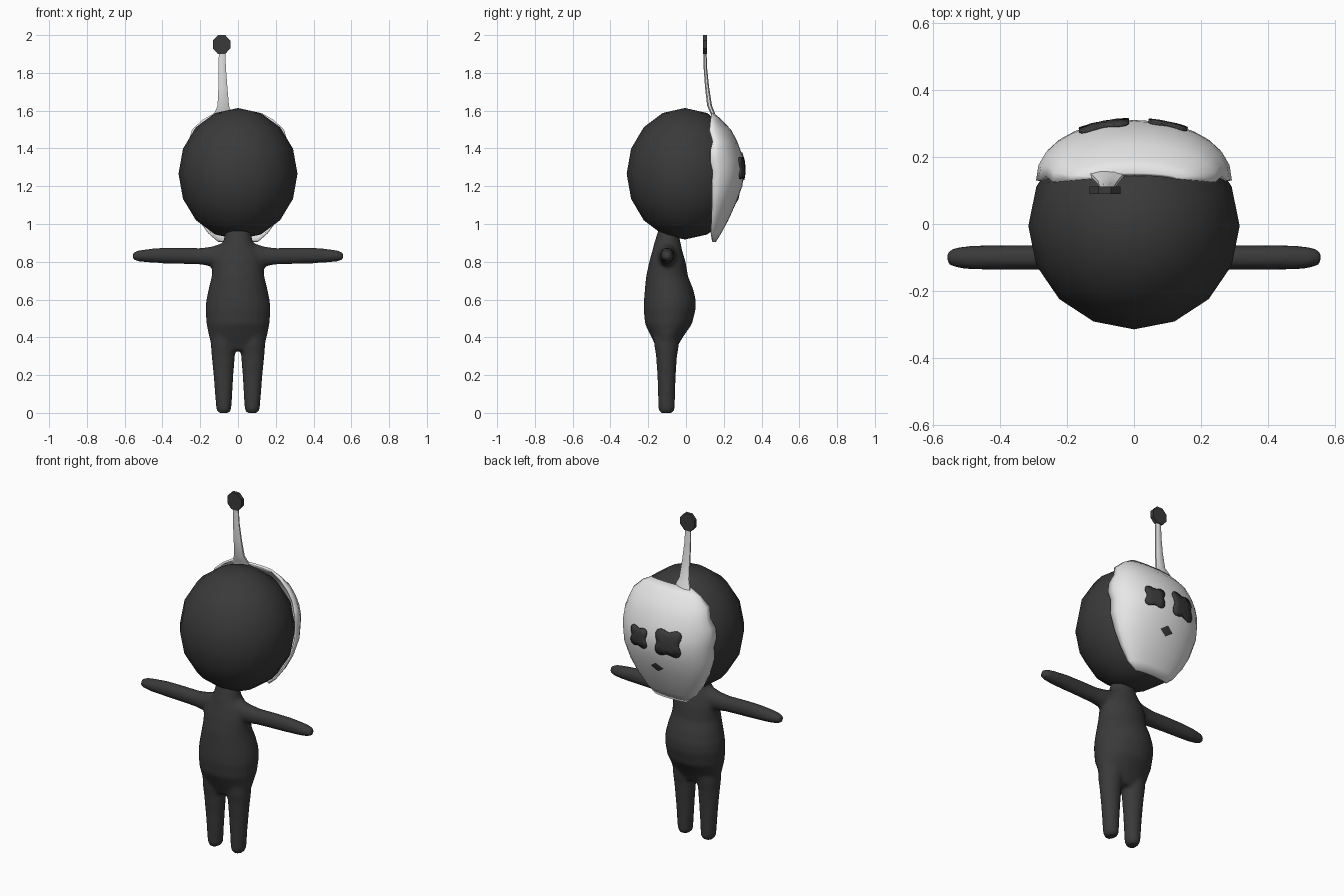
import bpy, bmesh, math
from mathutils import Vector

if "Cube" in bpy.data.objects:
    bpy.data.objects.remove(bpy.data.objects["Cube"])


def material(name, v):
    m = bpy.data.materials.new(name)
    m.diffuse_color = (v, v, v, 1)
    m.use_nodes = True
    m.node_tree.nodes["Principled BSDF"].inputs["Base Color"].default_value = m.diffuse_color
    return m


DARK = material("charcoal", 0.042)
WHITE = material("off_white", 0.8)


def finish(name, bm, mat, angle=50, fix=True):
    if fix:
        bmesh.ops.recalc_face_normals(bm, faces=bm.faces)
    me = bpy.data.meshes.new(name)
    bm.to_mesh(me)
    bm.free()
    ob = bpy.data.objects.new(name, me)
    bpy.context.collection.objects.link(ob)
    me.materials.append(mat)
    bpy.ops.object.select_all(action='DESELECT')
    ob.select_set(True)
    bpy.context.view_layer.objects.active = ob
    bpy.ops.object.shade_smooth_by_angle(angle=math.radians(angle))
    return ob


def loft(bm, sections, u, v, n=16):
    """Skin elliptical sections (centre, radius along u, radius along v)."""
    u, v = Vector(u), Vector(v)
    rings = []
    for c, ru, rv in sections:
        rings.append([bm.verts.new(Vector(c)
                      + u * ru * math.cos(2 * math.pi * (i + .5) / n)
                      + v * rv * math.sin(2 * math.pi * (i + .5) / n)) for i in range(n)])
    for a, b in zip(rings, rings[1:]):
        for i in range(n):
            j = (i + 1) % n
            bm.faces.new((a[i], a[j], b[j], b[i]))
    bm.faces.new(rings[0])
    bm.faces.new(rings[-1])


X, Y, Z = (1, 0, 0), (0, 1, 0), (0, 0, 1)

# Body: torso, legs and arms fused into one soft skin
bm = bmesh.new()
torso = [(.33, .10, -.15, -.055), (.37, .145, -.168, -.035), (.41, .155, -.188, -.01),
         (.47, .167, -.217, .032), (.55, .173, -.225, .052), (.60, .168, -.223, .052),
         (.66, .155, -.218, .037), (.72, .14, -.212, .012), (.80, .135, -.195, -.002),
         (.86, .115, -.178, -.02), (.90, .08, -.168, -.028), (.98, .062, -.143, -.048)]
loft(bm, [((0, (a + b) / 2, z), w, (b - a) / 2) for z, w, a, b in torso], X, Y, 24)
for s in (-1, 1):
    leg = [(0, .030, .034), (.02, .040, .044), (.10, .046, .046), (.20, .053, .049),
           (.30, .062, .056), (.36, .066, .066), (.44, .062, .07)]
    loft(bm, [((s * (.075 + .025 * min(z, .4) * .4), -.103, z), rx, ry)
              for z, rx, ry in leg], X, Y)
    arm = [(.08, .825, .055, .075), (.14, .828, .045, .053), (.20, .829, .040, .044),
           (.30, .832, .037, .044), (.40, .833, .037, .042), (.48, .832, .036, .036),
           (.53, .831, .031, .029), (.558, .83, .018, .019)]
    loft(bm, [((s * x, -.1, z), ry, rz) for x, z, ry, rz in arm], Y, Z)
body = finish("body", bm, DARK, 180)
rm = body.modifiers.new("fuse", 'REMESH')
rm.mode = 'VOXEL'
rm.voxel_size = .011
rm.use_smooth_shade = True
sm = body.modifiers.new("soften", 'SMOOTH')
sm.iterations = 4
sm.factor = .5

# Head: faceted outline, smooth shaded
bm = bmesh.new()
bmesh.ops.create_uvsphere(bm, u_segments=16, v_segments=8, radius=1)
for v in bm.verts:
    v.co = (v.co.x * .315, v.co.y * .308 - .006, v.co.z * .348 + 1.266)
finish("head", bm, DARK, 60)

# Mask: rows of (height, half width, front y, rim y)
ROWS = [(1.585, .13, .152, .135), (1.55, .19, .19, .13), (1.50, .243, .238, .125),
        (1.44, .262, .27, .142), (1.39, .285, .289, .130), (1.33, .292, .306, .130),
        (1.28, .284, .310, .142), (1.20, .282, .298, .138), (1.10, .25, .260, .138),
        (1.02, .208, .224, .136), (.95, .157, .186, .132), (.905, .105, .158, .140)]


def mask_point(row, t):
    z, w, front, rim = row
    return Vector((w * math.sin(t), rim + (front - rim) * max(math.cos(t), 0) ** .9, z))


def mask_y(x, z):
    for a, b in zip(ROWS, ROWS[1:]):
        if b[0] <= z <= a[0]:
            f = (a[0] - z) / (a[0] - b[0])
            row = [p + (q - p) * f for p, q in zip(a, b)]
            return mask_point(row, math.asin(max(-1, min(1, x / row[1])))).y


bm = bmesh.new()
cols = 14
grid = [[bm.verts.new(mask_point(r, math.pi * (c / cols - .5))) for c in range(cols + 1)]
        for r in ROWS]
for a, b in zip(grid, grid[1:]):
    for c in range(cols):
        bm.faces.new((a[c], a[c + 1], b[c + 1], b[c]))
mask = finish("mask", bm, WHITE, 60, fix=False)
so = mask.modifiers.new("thickness", 'SOLIDIFY')
so.thickness = .012
so.offset = -1

# Eyes: notched square plates following the mask, one larger than the other
for name, cx, cz, half in (("large_eye", -.09, 1.306, .068), ("small_eye", .102, 1.296, .053)):
    bm = bmesh.new()
    n, layers = 32, []
    for k in (.5, 1):
        ring = []
        for i in range(n):
            t = 2 * math.pi * i / n
            r = k * half / .86 * (1 - .2 * math.cos(4 * t))
            x, z = cx + r * math.cos(t), cz + r * math.sin(t)
            ring.append(bm.verts.new((x, mask_y(x, z) + .007, z)))
        layers.append(ring)
    mid = bm.verts.new((cx, mask_y(cx, cz) + .007, cz))
    inner, outer = layers
    for i in range(n):
        j = (i + 1) % n
        bm.faces.new((mid, inner[j], inner[i]))
        bm.faces.new((inner[i], inner[j], outer[j], outer[i]))
    eye = finish(name, bm, DARK, 60, fix=False)
    for p in eye.data.polygons:
        if p.normal.y < 0:
            p.flip()
    so = eye.modifiers.new("thickness", 'SOLIDIFY')
    so.thickness = .009
    so.offset = -1

# Antenna stalk: flat strip flaring into the top of the mask
bm = bmesh.new()
stalk = [(-.08, .155, 1.54, .065, .012), (-.08, .142, 1.585, .05, .013),
         (-.078, .125, 1.625, .033, .014), (-.08, .112, 1.72, .026, .012),
         (-.083, .103, 1.82, .021, .010), (-.085, .100, 1.92, .018, .009)]
loft(bm, [((x, y, z), w, d) for x, y, z, w, d in stalk], X, Y, 8)
finish("antenna_stalk", bm, WHITE, 60)

# Antenna tip: thin eight-sided plate
bm = bmesh.new()
ring = [bm.verts.new((-.087 + .050 * math.cos(t), .09, 1.95 + .054 * math.sin(t)))
        for t in (math.pi * (i + .5) / 4 for i in range(8))]
face = bm.faces.new(ring)
ext = bmesh.ops.extrude_face_region(bm, geom=[face])["geom"]
bmesh.ops.translate(bm, vec=(0, .022, 0),
                    verts=[g for g in ext if isinstance(g, bmesh.types.BMVert)])
finish("antenna_tip", bm, DARK, 30)
